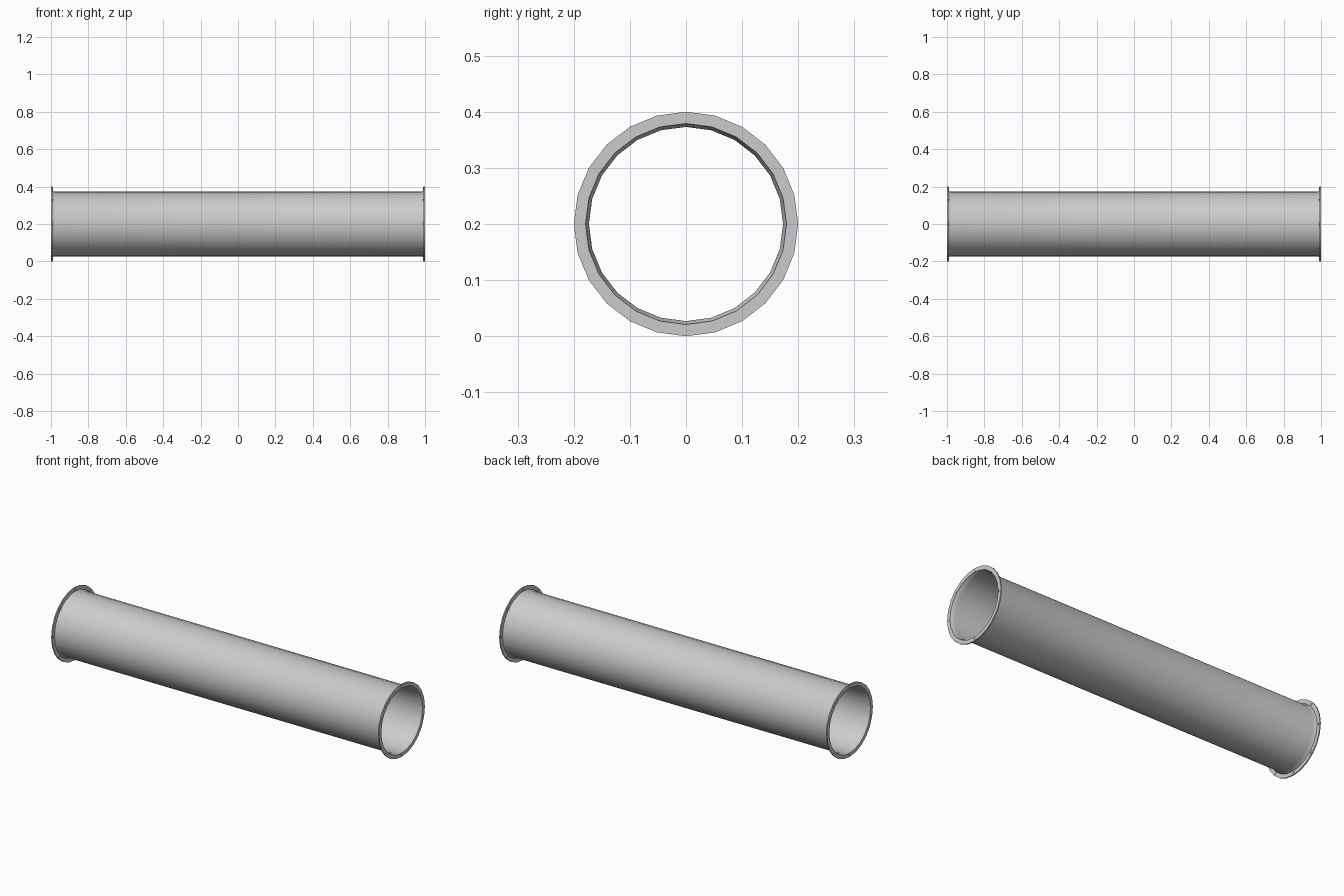
import bpy, bmesh, math
from mathutils import Matrix, Vector

if "Cube" in bpy.data.objects:
    bpy.data.objects.remove(bpy.data.objects["Cube"])

SIDES = 24
CZ = 0.2


def lathe(name, profile, closed=False):
    """Spin (x, radius) points round the pipe axis."""
    bm = bmesh.new()
    rings = []
    for x, r in profile:
        rings.append([bm.verts.new((x, r * math.sin(a), CZ + r * math.cos(a)))
                      for a in (2 * math.pi * i / SIDES for i in range(SIDES))])
    pairs = list(zip(rings, rings[1:]))
    if closed:
        pairs.append((rings[-1], rings[0]))
    for a, b in pairs:
        for i in range(SIDES):
            j = (i + 1) % SIDES
            bm.faces.new((a[i], a[j], b[j], b[i]))
    bmesh.ops.recalc_face_normals(bm, faces=bm.faces)
    return finish(name, bm)


def finish(name, bm):
    mesh = bpy.data.meshes.new(name)
    bm.to_mesh(mesh)
    bm.free()
    ob = bpy.data.objects.new(name, mesh)
    bpy.context.collection.objects.link(ob)
    bpy.ops.object.select_all(action='DESELECT')
    ob.select_set(True)
    bpy.context.view_layer.objects.active = ob
    bpy.ops.object.shade_smooth_by_angle(angle=math.radians(30))
    return ob


# Thin pipe wall, flaring slightly into each flange
half = [(0.975, 0.173), (0.985, 0.175), (0.996, 0.179)]
lathe("pipe_wall", [(-x, r) for x, r in reversed(half)] + half)

for side, s in (("left", -1), ("right", 1)):
    # Flat flange ring
    lathe(side + "_flange", [(s * 0.993, 0.179), (s * 0.993, 0.2),
                             (s * 0.999, 0.2), (s * 0.999, 0.179)], closed=True)
    # Eight bolts through the flange
    bm = bmesh.new()
    for k in range(8):
        a = k * math.pi / 4
        pos = Vector((s * 0.995, 0.187 * math.sin(a), CZ + 0.187 * math.cos(a)))
        bmesh.ops.create_cone(bm, cap_ends=True, segments=12, radius1=0.0072,
                              radius2=0.0072, depth=0.010,
                              matrix=Matrix.Translation(pos) @ Matrix.Rotation(math.pi / 2, 4, 'Y'))
    finish(side + "_flange_bolts", bm)
